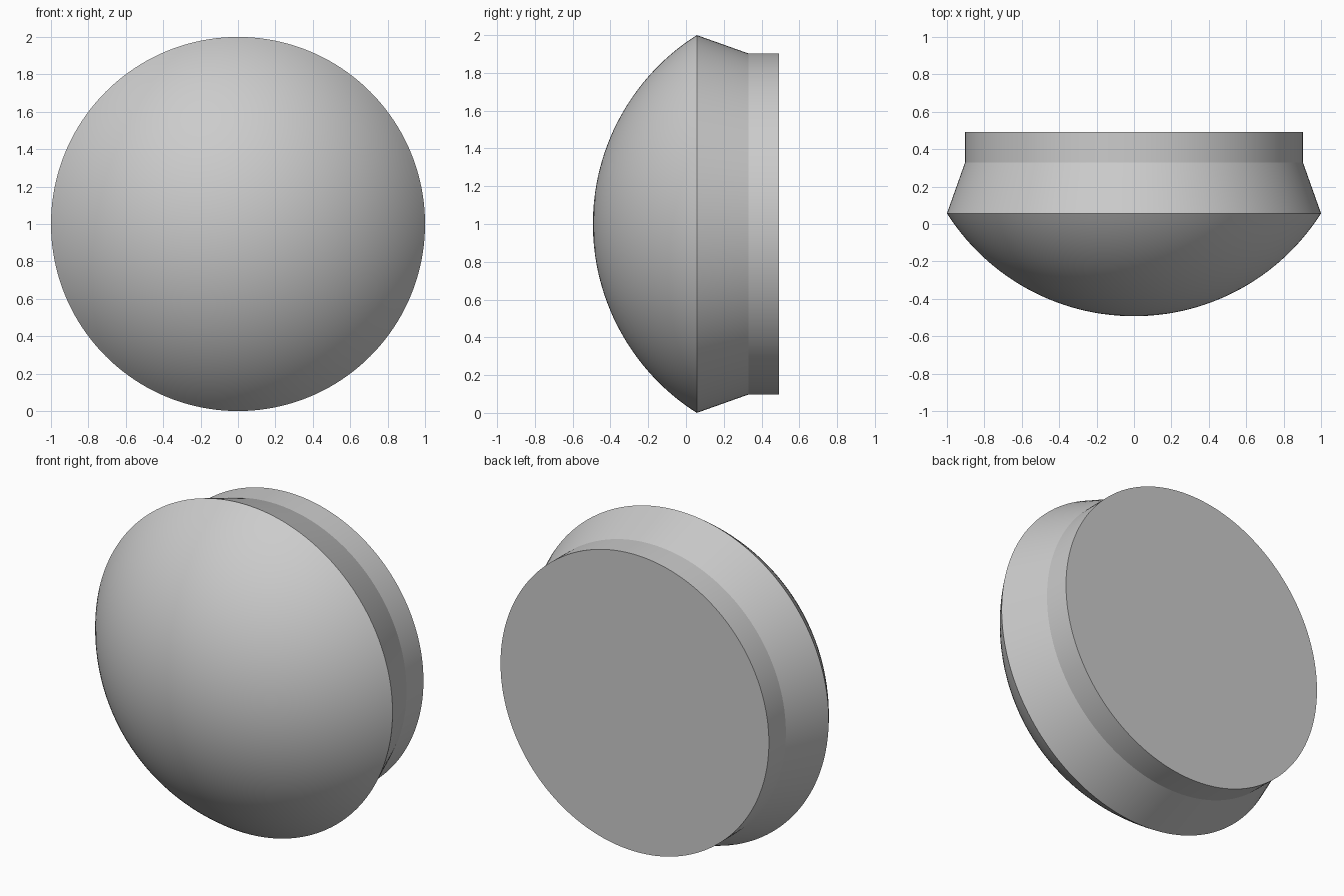
import bpy, bmesh
from math import sin, cos, asin, pi, radians
from mathutils import Vector

if "Cube" in bpy.data.objects:
    bpy.data.objects.remove(bpy.data.objects["Cube"])

SEGMENTS = 160
FRONT, RIM, NECK, BACK = -0.493, 0.057, 0.33, 0.493   # positions along y
RIM_R, NECK_R = 1.0, 0.903

# Half profile (radius, y): spherical dome, tapered shoulder, straight neck, flat back
depth = RIM - FRONT
ball_r = (RIM_R ** 2 + depth ** 2) / (2 * depth)
half_angle = asin(RIM_R / ball_r)
steps = 28
profile = []
for i in range(steps + 1):
    a = half_angle * i / steps
    profile.append((ball_r * sin(a), FRONT + ball_r * (1 - cos(a))))
profile += [(NECK_R, NECK), (NECK_R, BACK)]

# Revolve the profile around the y axis
bm = bmesh.new()
verts = [bm.verts.new((r, y, 0)) for r, y in profile]
edges = [bm.edges.new(pair) for pair in zip(verts, verts[1:])]
bmesh.ops.spin(bm, geom=verts + edges, cent=(0, 0, 0), axis=(0, 1, 0),
               angle=2 * pi, steps=SEGMENTS, use_merge=False)
bmesh.ops.remove_doubles(bm, verts=bm.verts, dist=1e-4)

# Close the flat back
bmesh.ops.holes_fill(bm, edges=[e for e in bm.edges if e.is_boundary], sides=0)
bmesh.ops.recalc_face_normals(bm, faces=bm.faces)
bmesh.ops.translate(bm, verts=bm.verts, vec=Vector((0, 0, 1)))

mesh = bpy.data.meshes.new("domed_button")
bm.to_mesh(mesh)
bm.free()
button = bpy.data.objects.new("domed_button", mesh)
bpy.context.collection.objects.link(button)

# Smooth surfaces with crisp rim, neck and back edges
bpy.context.view_layer.objects.active = button
button.select_set(True)
bpy.ops.object.shade_smooth_by_angle(angle=radians(15))
